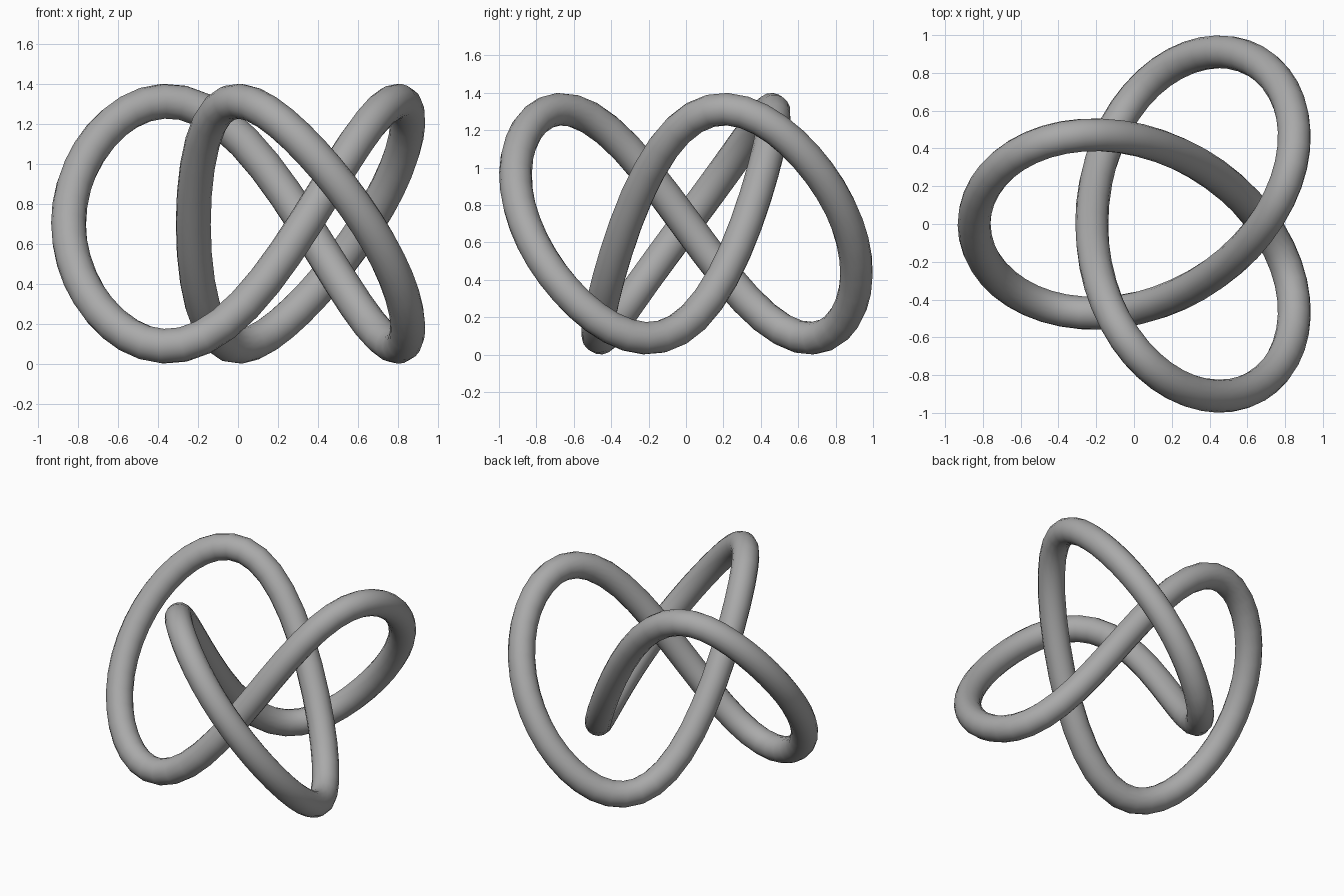
import bpy
from math import sin, cos, pi

if "Cube" in bpy.data.objects:
    bpy.data.objects.remove(bpy.data.objects["Cube"])

# centre line of a three-lobed knot
A, B, CX = 0.683, 0.3115, 0.148
TUBE, N = 0.0875, 96


def point(t):
    x = CX - A * cos(2 * t) - B * cos(t)
    y = A * sin(2 * t) - B * sin(t)
    z = 0.7 + 0.601 * (sin(3 * t) - 0.12 * sin(6 * t) + 0.01 * sin(9 * t))
    return x, y, z


# closed round tube along the centre line
curve = bpy.data.curves.new("knot_tube", 'CURVE')
curve.dimensions = '3D'
curve.bevel_depth = TUBE
curve.bevel_resolution = 6
spline = curve.splines.new('POLY')
spline.points.add(N - 1)
for i, p in enumerate(spline.points):
    p.co = (*point(2 * pi * i / N), 1)
spline.use_cyclic_u = True
spline.use_smooth = True
knot = bpy.data.objects.new("knot_tube", curve)
bpy.context.collection.objects.link(knot)

# mid grey finish
grey = bpy.data.materials.new("mid_grey")
grey.diffuse_color = (0.4, 0.4, 0.4, 1)
grey.use_nodes = True
grey.node_tree.nodes["Principled BSDF"].inputs["Base Color"].default_value = grey.diffuse_color
curve.materials.append(grey)

# turn into a smooth mesh
bpy.context.view_layer.objects.active = knot
knot.select_set(True)
bpy.ops.object.convert(target='MESH')
bpy.ops.object.shade_smooth()
